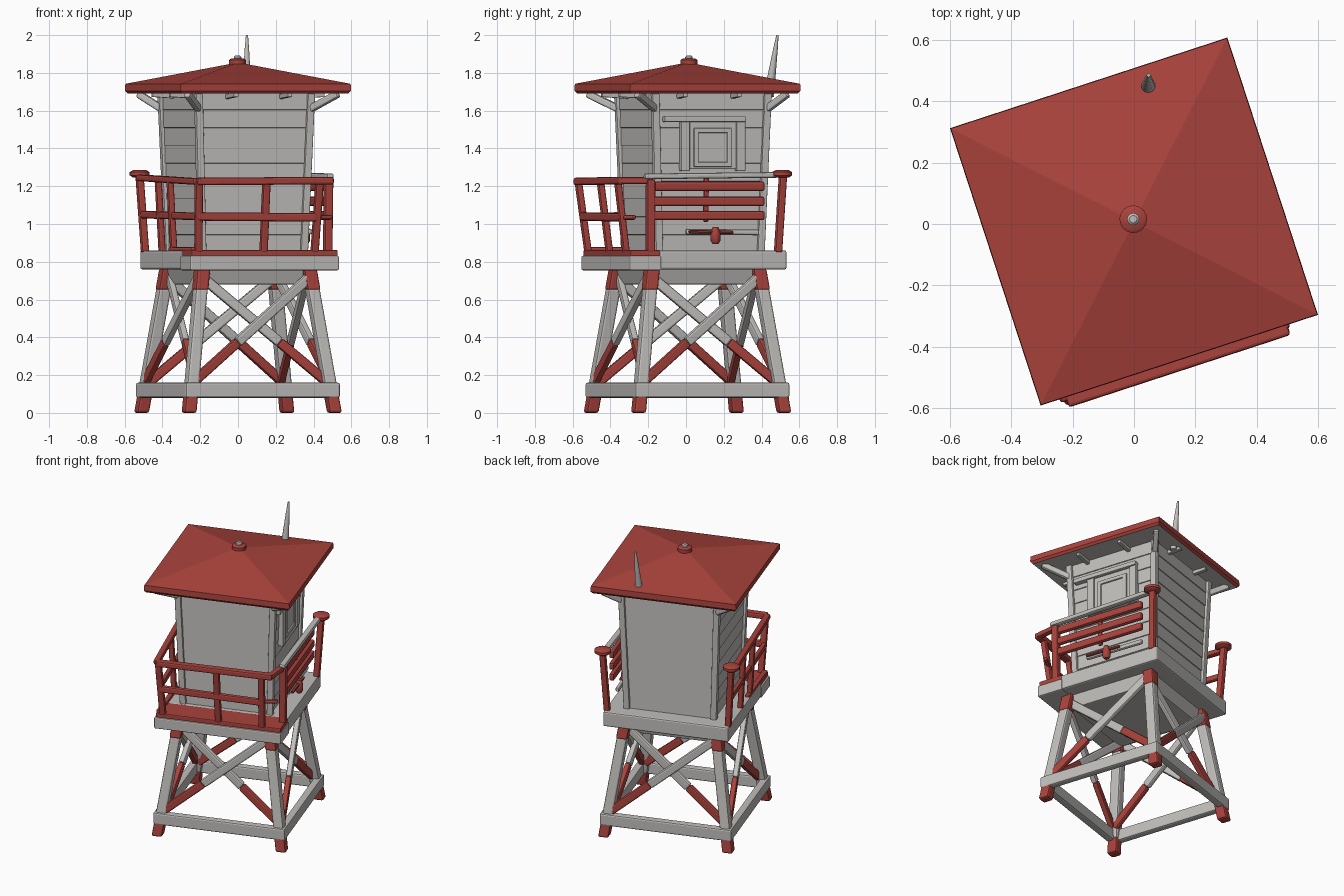
import bpy, bmesh, math
from mathutils import Vector, Matrix

if "Cube" in bpy.data.objects:
    bpy.data.objects.remove(bpy.data.objects["Cube"])

# the tower stands turned about z; parts are built square, then turned
TURN = Matrix.Translation((0, 0.008, 0)) @ Matrix.Rotation(math.radians(18.1), 4, 'Z')


def material(name, col):
    m = bpy.data.materials.new(name)
    m.diffuse_color = (*col, 1)
    m.use_nodes = True
    m.node_tree.nodes["Principled BSDF"].inputs["Base Color"].default_value = m.diffuse_color
    return m


WHITE = material("weathered_white", (0.53, 0.52, 0.50))
RED = material("faded_red", (0.40, 0.055, 0.045))


def loft(name, rings, mat, bevel=0.0, smooth=False):
    """Join rings of points into a closed solid."""
    bm = bmesh.new()
    vs = [[bm.verts.new(p) for p in r] for r in rings]
    n = len(rings[0])
    for a, b in zip(vs, vs[1:]):
        for i in range(n):
            bm.faces.new((a[i], a[(i + 1) % n], b[(i + 1) % n], b[i]))
    bm.faces.new(vs[0][::-1])
    bm.faces.new(vs[-1])
    bmesh.ops.recalc_face_normals(bm, faces=bm.faces)
    me = bpy.data.meshes.new(name)
    bm.to_mesh(me)
    bm.free()
    me.materials.append(mat)
    me.transform(TURN)
    ob = bpy.data.objects.new(name, me)
    bpy.context.collection.objects.link(ob)
    if bevel:
        mod = ob.modifiers.new("bevel", 'BEVEL')
        mod.width, mod.segments = bevel, 2
    if smooth:
        bpy.context.view_layer.objects.active = ob
        ob.select_set(True)
        bpy.ops.object.shade_smooth_by_angle(angle=math.radians(40))
        ob.select_set(False)
    return ob


def square(hx, z, hy=None, cx=0, cy=0):
    hy = hx if hy is None else hy
    return [(cx + sx * hx, cy + sy * hy, z) for sx, sy in ((-1, -1), (1, -1), (1, 1), (-1, 1))]


def box(name, x0, x1, y0, y1, z0, z1, mat, bevel=0.006):
    hx, hy, cx, cy = (x1 - x0) / 2, (y1 - y0) / 2, (x0 + x1) / 2, (y0 + y1) / 2
    return loft(name, [square(hx, z, hy, cx, cy) for z in (z0, z1)], mat, bevel)


def beam(name, a, b, w, h, mat, bevel=0.01):
    a, b = Vector(a), Vector(b)
    d = (b - a).normalized()
    ref = Vector((0, 1, 0)) if abs(d.z) > 0.85 else Vector((0, 0, 1))
    s = d.cross(ref).normalized()
    t = s.cross(d)
    sec = [s * (i * w / 2) + t * (j * h / 2) for i, j in ((-1, -1), (1, -1), (1, 1), (-1, 1))]
    return loft(name, [[a + p for p in sec], [b + p for p in sec]], mat, bevel)


def round_part(name, prof, mat, top_shift=(0, 0), at=(0, 0), n=16):
    """Turned part from (radius, z) pairs, optionally leaning."""
    z0, z1 = prof[0][1], prof[-1][1]
    rings = []
    for r, z in prof:
        t = (z - z0) / (z1 - z0)
        c = (at[0] + t * top_shift[0], at[1] + t * top_shift[1])
        rings.append([(c[0] + r * math.cos(k * math.tau / n), c[1] + r * math.sin(k * math.tau / n), z)
                      for k in range(n)])
    return loft(name, rings, mat, smooth=True)


def leg_off(z):
    return 0.405 - 0.142 * z


# legs with red feet and red heads
for sx in (-1, 1):
    for sy in (-1, 1):
        for part, z0, z1, w, m in (("foot", 0, 0.10, 0.034, RED), ("leg", 0.09, 0.66, 0.034, WHITE),
                                   ("leg_head", 0.65, 0.765, 0.037, RED)):
            loft(part, [square(w, z, None, sx * leg_off(z), sy * leg_off(z)) for z in (z0, z1)], m, 0.012)

# lower frame and cross braces, one set per side
for k in range(4):
    R = Matrix.Rotation(k * math.pi / 2, 3, 'Z')
    beam("lower_frame", R @ Vector((-0.43, -0.405, 0.12)), R @ Vector((0.43, -0.405, 0.12)), 0.05, 0.08, WHITE)
    for s in (-1, 1):
        p = Vector((s * 0.375, -0.378 + s * 0.016, 0.165))
        q = Vector((-s * 0.29, -0.302 + s * 0.016, 0.715))
        mid = p.lerp(q, 0.38)
        beam("brace_lower", R @ p, R @ mid, 0.036, 0.052, RED)
        beam("brace_upper", R @ mid, R @ q, 0.036, 0.054, WHITE)

# platform, floor box below it, red front deck
box("platform", -0.41, 0.41, -0.29, 0.42, 0.76, 0.86, WHITE, 0.01)
box("platform_front", -0.415, 0.415, -0.458, -0.28, 0.755, 0.832, WHITE, 0.008)
box("front_deck", -0.405, 0.41, -0.45, -0.285, 0.83, 0.862, RED)
loft("floor_box", [square(0.285, 0.68), square(0.31, 0.765)], WHITE, 0.006)

# cabin with overlapping boards, flaring slightly upward
CY = 0.03


def cabin_half(z):
    return 0.283 + 0.03 * (z - 0.85) / 0.85


rings, n = [], 9
for i in range(n):
    z0, z1 = 0.85 + i * 0.85 / n, 0.85 + (i + 1) * 0.85 / n
    rings += [square(cabin_half(z0) + 0.005, z0, None, 0, CY), square(cabin_half(z1), z1 - 0.002, None, 0, CY)]
loft("cabin", rings, WHITE)
for sx in (-1, 1):
    for sy in (-1, 1):
        lo, hi = cabin_half(0.85), cabin_half(1.69)
        loft("corner_board", [square(0.02, z, None, sx * h, CY + sy * h) for z, h in ((0.85, lo), (1.69, hi))],
             WHITE, 0.006)
        beam("eave_bracket", (sx * hi, CY + sy * hi, 1.61), (sx * 0.42, sy * 0.42, 1.69), 0.035, 0.04, WHITE)
for k in range(4):
    R = Matrix.Rotation(k * math.pi / 2, 3, 'Z')
    for x in (-0.15, 0.15):
        beam("eave_rafter", R @ Vector((x, -0.28, 1.675)), R @ Vector((x, -0.43, 1.685)), 0.025, 0.025, WHITE, 0.004)

# window on the right wall
box("window_panel", 0.29, 0.322, -0.145, 0.215, 1.29, 1.55, WHITE)
box("window_head", 0.29, 0.345, -0.24, 0.215, 1.54, 1.57, WHITE)
for y in (-0.12, 0.19):
    box("window_jamb", 0.30, 0.335, y - 0.025, y + 0.025, 1.28, 1.55, WHITE)
for y in (-0.058, 0.128):
    box("window_inner_jamb", 0.31, 0.332, y - 0.014, y + 0.014, 1.31, 1.50, WHITE)
for z in (1.315, 1.495):
    box("window_inner_rail", 0.31, 0.332, -0.072, 0.142, z - 0.013, z + 0.013, WHITE)

# roof: red on top and edge, white below
roof = loft("roof", [square(0.463, 1.69), square(0.475, 1.705), square(0.473, 1.742), square(0.03, 1.848)], RED)
roof.data.materials.append(WHITE)
for f in roof.data.polygons:
    f.material_index = 1 if f.normal.z < -0.9 else 0
round_part("roof_cap", [(0.03, 1.83), (0.045, 1.845), (0.045, 1.868), (0.035, 1.875)], RED, at=(0, 0.008))
round_part("roof_knob", [(0.02, 1.87), (0.02, 1.885), (0.012, 1.892)], WHITE, at=(0, 0.008))
round_part("antenna", [(0.02, 1.67), (0.023, 1.76), (0.012, 1.93), (0.006, 2.0)], WHITE, (0.016, 0.045), (0.177, 0.393), 10)

# front railing
for x in (-0.37, 0.0, 0.29):
    beam("front_post", (x * 0.98, -0.435, 0.85), (x * 1.02, -0.485, 1.225), 0.042, 0.035, RED)
beam("front_top_rail", (-0.39, -0.487, 1.225), (0.37, -0.487, 1.23), 0.045, 0.04, RED)
beam("front_mid_rail", (-0.38, -0.465, 1.04), (0.29, -0.465, 1.035), 0.03, 0.045, RED)
beam("front_mid_rail_end", (0.27, -0.46, 1.035), (0.385, -0.42, 1.035), 0.025, 0.025, RED)
beam("rail_corner", (0.355, -0.485, 1.23), (0.39, -0.32, 1.23), 0.04, 0.035, RED)

# left railing
beam("left_top_rail", (-0.39, -0.487, 1.225), (-0.43, 0.37, 1.245), 0.04, 0.035, RED)
beam("left_mid_rail", (-0.38, -0.465, 1.04), (-0.41, 0.37, 1.05), 0.03, 0.04, RED)
beam("left_curb", (-0.39, -0.44, 0.865), (-0.39, -0.05, 0.865), 0.035, 0.025, RED)
for y in (-0.1, 0.1):
    beam("left_post", (-0.39, y, 0.85), (-0.412, y, 1.235), 0.035, 0.035, RED)

# capped back posts on both sides
for s in (-1, 1):
    beam("back_post", (s * 0.395, 0.375, 0.85), (s * 0.42, 0.395, 1.265), 0.04, 0.04, RED)
    round_part("post_cap", [(0.035, 1.245), (0.053, 1.258), (0.053, 1.275), (0.035, 1.285)], RED, at=(s * 0.42, 0.39))

# right railing: post, red slats, white top rail
beam("right_post", (0.39, -0.335, 0.85), (0.395, -0.335, 1.235), 0.045, 0.045, RED)
for z in (1.2, 1.12, 1.045):
    box("right_slat", 0.375, 0.408, -0.35, 0.30, z - 0.025, z + 0.025, RED, 0.012)
beam("right_top_rail", (0.395, -0.37, 1.252), (0.41, 0.37, 1.26), 0.04, 0.03, WHITE)
beam("slat_batten", (0.372, -0.02, 1.01), (0.38, -0.02, 1.25), 0.02, 0.03, RED)
beam("hanging_bar", (0.36, -0.13, 0.96), (0.36, 0.28, 0.955), 0.025, 0.03, WHITE)
beam("hook_bar", (0.385, -0.12, 0.96), (0.385, 0.13, 0.955), 0.02, 0.018, RED)
round_part("hook", [(0.015, 0.895), (0.026, 0.91), (0.026, 0.95), (0.015, 0.985)], RED, at=(0.385, 0.03), n=10)
